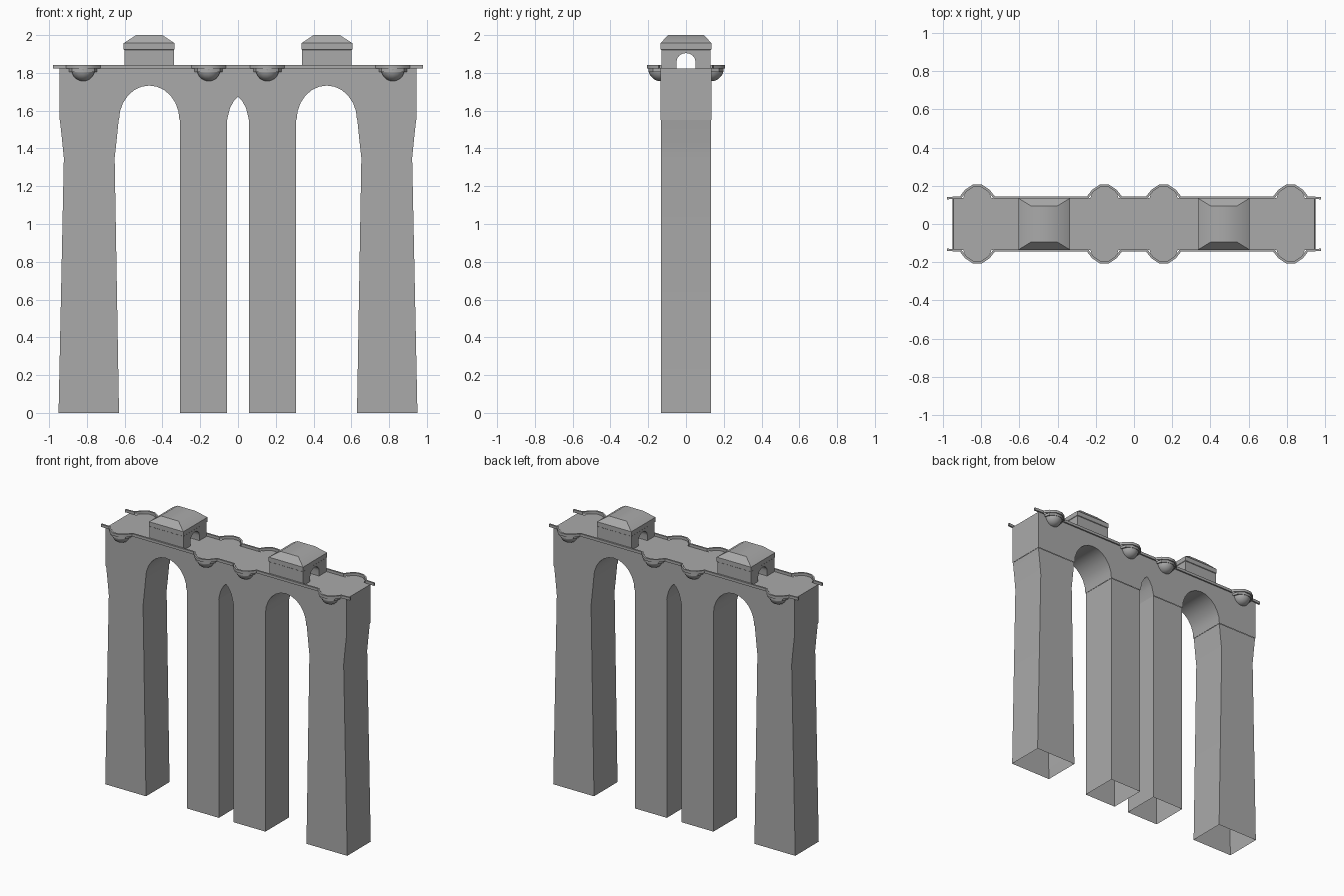
import bpy
import bmesh
from math import cos, sin, pi, radians
from mathutils import Vector

if "Cube" in bpy.data.objects:
    bpy.data.objects.remove(bpy.data.objects["Cube"])

GREY = (0.4, 0.4, 0.4, 1)
stone = bpy.data.materials.new("grey_stone")
stone.use_nodes = True
stone.diffuse_color = GREY
stone.node_tree.nodes["Principled BSDF"].inputs["Base Color"].default_value = GREY

DECK = 1.823      # deck surface height
SPRING = 1.55     # height where arches meet the piers
HALF = 0.135      # half width of the bridge
BALCONIES = (0.155, 0.82)


def finish(name, bm):
    bmesh.ops.recalc_face_normals(bm, faces=bm.faces[:])
    mesh = bpy.data.meshes.new(name)
    bm.to_mesh(mesh)
    bm.free()
    mesh.materials.append(stone)
    obj = bpy.data.objects.new(name, mesh)
    bpy.context.collection.objects.link(obj)
    bpy.ops.object.select_all(action="DESELECT")
    obj.select_set(True)
    bpy.context.view_layer.objects.active = obj
    bpy.ops.object.shade_smooth_by_angle(angle=radians(35))
    return obj


def prism(name, outline, place, lo, hi, open_edges=()):
    """Extrude a 2D outline from lo to hi, leaving some side faces out."""
    bm = bmesh.new()
    a = [bm.verts.new(place(u, v, lo)) for u, v in outline]
    b = [bm.verts.new(place(u, v, hi)) for u, v in outline]
    bm.faces.new(a)
    bm.faces.new(b[::-1])
    for i in range(len(a)):
        j = (i + 1) % len(a)
        if i not in open_edges:
            bm.faces.new((a[i], b[i], b[j], a[j]))
    return finish(name, bm)


def loft(name, rings, cap_top):
    """Join rectangles given as (x0, x1, half_y, z)."""
    bm = bmesh.new()
    rows = [[bm.verts.new(p) for p in ((x0, -h, z), (x1, -h, z), (x1, h, z), (x0, h, z))]
            for x0, x1, h, z in rings]
    for r, s in zip(rows, rows[1:]):
        for i in range(4):
            j = (i + 1) % 4
            bm.faces.new((r[i], r[j], s[j], s[i]))
    if cap_top:
        bm.faces.new(rows[-1])
    return finish(name, bm)


# Arched deck outline for one half: pointed centre arch, then the wide arch
small_arch = [(0, 1.675), (0.02, 1.655), (0.042, 1.615), (0.058, SPRING)]
wide_arch = [(0.47 - 0.16 * cos(pi * k / 12), SPRING + 0.183 * sin(pi * k / 12))
             for k in range(13)]
half_outline = small_arch + wide_arch + [(0.945, SPRING), (0.945, DECK), (0, DECK)]
open_sides = (len(small_arch) - 1, len(small_arch) + len(wide_arch) - 1, len(half_outline) - 1)

for s, side in ((1, "left"), (-1, "right")):
    prism("arched_deck_" + side, half_outline, lambda u, v, w: (s * u, w, v),
          -HALF, HALF, open_sides)

    # Hollow piers, open below
    loft("inner_pier_" + side, [(s * 0.058, s * 0.308, 0.132, 0),
                                (s * 0.058, s * 0.308, 0.132, SPRING)], False)
    loft("outer_pier_" + side, [(s * 0.63, s * 0.95, 0.132, 0),
                                (s * 0.653, s * 0.922, 0.132, 1.35),
                                (s * 0.642, s * 0.932, 0.132, 1.45),
                                (s * 0.632, s * 0.943, 0.132, SPRING)], False)

    # Gatehouse walls with an arched passage along the deck
    door = [(0.05 * cos(pi * k / 8), 1.86 + 0.045 * sin(pi * k / 8)) for k in range(9)]
    walls = ([(0.131, DECK), (0.131, 1.925), (-0.131, 1.925), (-0.131, DECK), (-0.05, DECK)]
             + door[::-1] + [(0.05, DECK)])
    prism("gatehouse_walls_" + side, walls, lambda u, v, w: (s * w, u, v), 0.338, 0.602)

    # Hipped roof with a flat top
    loft("gatehouse_roof_" + side, [(s * 0.338, s * 0.602, 0.131, 1.922),
                                    (s * 0.335, s * 0.605, HALF, 1.925),
                                    (s * 0.335, s * 0.605, HALF, 1.957),
                                    (s * 0.4, s * 0.54, 0.095, 2.0)], True)


def bulge(cx, r, depth):
    """Half decagon sticking out of the parapet, from low x to high x."""
    return [(cx - r * cos(pi * k / 5), HALF + depth * sin(pi * k / 5)) for k in range(6)]


def offset(path, d):
    """Shift an open path sideways, mitred at its corners."""
    pts = [Vector(p) for p in path]
    out = []
    for i, p in enumerate(pts):
        t0 = (p - pts[max(i - 1, 0)]).normalized()
        t1 = (pts[min(i + 1, len(pts) - 1)] - p).normalized()
        n = Vector((-(t0 + t1).y, (t0 + t1).x)).normalized()
        t = t1 if t1.length else t0
        out.append(p + n * d / max(0.6, n.dot(Vector((-t.y, t.x)))))
    return [tuple(p) for p in out]


# Parapet rail path running around each balcony
rail_path = [(-0.978, HALF)]
for cx in (-BALCONIES[1], -BALCONIES[0], BALCONIES[0], BALCONIES[1]):
    arc = bulge(cx, 0.074, 0.068)
    rail_path += [(cx - 0.088, HALF + 0.004)] + arc[1:-1] + [(cx + 0.088, HALF + 0.004)]
rail_path.append((0.978, HALF))
rail = offset(rail_path, 0.006) + offset(rail_path, -0.006)[::-1]

for f, face in ((-1, "front"), (1, "back")):
    prism("rail_" + face, rail, lambda u, v, w: (u, f * v, w), DECK, 1.842)
    for s, side in ((1, "left"), (-1, "right")):
        for cx, spot in zip(BALCONIES, ("inner", "outer")):
            label = "_".join((spot, face, side))
            prism("balcony_floor_" + label, bulge(s * cx, 0.074, 0.066),
                  lambda u, v, w: (u, f * v, w), 1.806, DECK)
            # Rounded bowl carrying the balcony
            bm = bmesh.new()
            bmesh.ops.create_uvsphere(bm, u_segments=14, v_segments=10, radius=0.064)
            bmesh.ops.bisect_plane(bm, geom=bm.verts[:] + bm.edges[:] + bm.faces[:],
                                   plane_co=(0, 0, 0), plane_no=(0, 0, 1), clear_outer=True)
            bowl = finish("balcony_bowl_" + label, bm)
            bowl.location = (s * cx, f * HALF, 1.82)
